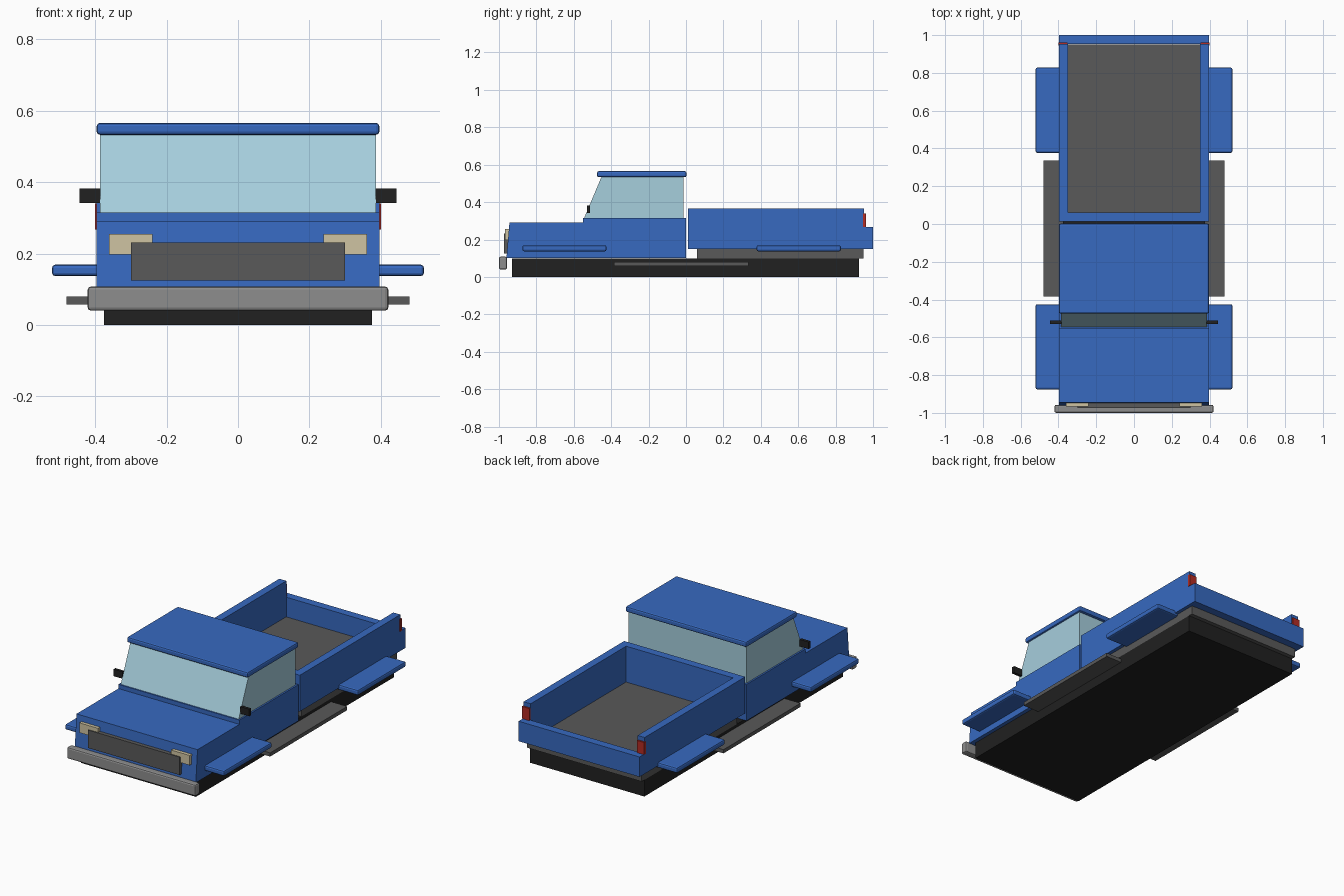
import bpy

if "Cube" in bpy.data.objects:
    bpy.data.objects.remove(bpy.data.objects["Cube"])


def material(name, rgb):
    m = bpy.data.materials.new(name)
    m.diffuse_color = (*rgb, 1)
    m.use_nodes = True
    m.node_tree.nodes["Principled BSDF"].inputs["Base Color"].default_value = m.diffuse_color
    return m


BLUE = material("blue paint", (0.038, 0.142, 0.53))
GLASS = material("window glass", (0.38, 0.62, 0.72))
GREY = material("dark grey", (0.1, 0.1, 0.1))
METAL = material("bumper grey", (0.27, 0.27, 0.27))
BLACK = material("black", (0.015, 0.015, 0.015))
CREAM = material("headlight cream", (0.62, 0.55, 0.36))
RED = material("tail light red", (0.45, 0.025, 0.018))


def add_mesh(name, verts, faces, mat, bevel=0):
    me = bpy.data.meshes.new(name)
    me.from_pydata(verts, [], faces)
    me.materials.append(mat)
    ob = bpy.data.objects.new(name, me)
    bpy.context.collection.objects.link(ob)
    if bevel:
        b = ob.modifiers.new("bevel", 'BEVEL')
        b.width = bevel
        b.segments = 2
    return ob


def extrude_profile(name, pts, x0, x1, mat, bevel=0):
    """Extrude a (y, z) side profile, listed clockwise seen from +x, along x."""
    n = len(pts)
    verts = [(x, y, z) for x in (x0, x1) for y, z in pts]
    faces = [tuple(range(n)), tuple(range(2 * n - 1, n - 1, -1))]
    faces += [(i, i + n, (i + 1) % n + n, (i + 1) % n) for i in range(n)]
    return add_mesh(name, verts, faces, mat, bevel)


def box(name, x, y, z, mat, bevel=0):
    pts = [(y[0], z[0]), (y[0], z[1]), (y[1], z[1]), (y[1], z[0])]
    return extrude_profile(name, pts, x[0], x[1], mat, bevel)


def pair(name, x, y, z, mat, bevel=0):
    box(name + "_right", x, y, z, mat, bevel)
    box(name + "_left", (-x[1], -x[0]), y, z, mat, bevel)


W = 0.396  # half width of the body

# Chassis and running boards
box("chassis", (-0.375, 0.375), (-0.93, 0.925), (0, 0.098), BLACK)
pair("running_board", (0.37, 0.48), (-0.385, 0.335), (0.058, 0.08), GREY)

# Hood and lower cab, windows, roof
extrude_profile("hood_and_cab", [(-0.96, 0.1), (-0.944, 0.29), (-0.552, 0.29),
                                 (-0.552, 0.315), (0, 0.315), (0, 0.1)], -W, W, BLUE)
extrude_profile("cab_windows", [(-0.545, 0.314), (-0.45, 0.54), (-0.014, 0.54),
                                (-0.014, 0.314)], -0.386, 0.386, GLASS)
box("roof", (-W, W), (-0.475, 0.002), (0.533, 0.566), BLUE, 0.009)

# Cargo bed
box("bed_floor", (-0.375, 0.375), (0.058, 0.95), (0.098, 0.153), GREY)
box("bed_front_wall", (-W, W), (0.012, 0.06), (0.15, 0.365), BLUE)
pair("bed_side_wall", (0.35, W), (0.06, 0.952), (0.15, 0.365), BLUE)
box("tailgate", (-W, W), (0.952, 1.0), (0.15, 0.268), BLUE)
pair("tail_light", (0.352, 0.4), (0.946, 0.962), (0.268, 0.34), RED)

# Fenders
pair("front_fender", (0.37, 0.521), (-0.875, -0.425), (0.137, 0.169), BLUE, 0.009)
pair("rear_fender", (0.37, 0.521), (0.377, 0.828), (0.137, 0.169), BLUE, 0.009)

# Front details
box("front_bumper", (-0.421, 0.421), (-1.0, -0.957), (0.04, 0.108), METAL, 0.009)
box("grille", (-0.3, 0.3), (-0.973, -0.945), (0.125, 0.231), GREY)
pair("headlight", (0.24, 0.361), (-0.967, -0.94), (0.197, 0.255), CREAM)
pair("side_mirror", (0.385, 0.444), (-0.529, -0.512), (0.342, 0.383), BLACK)
